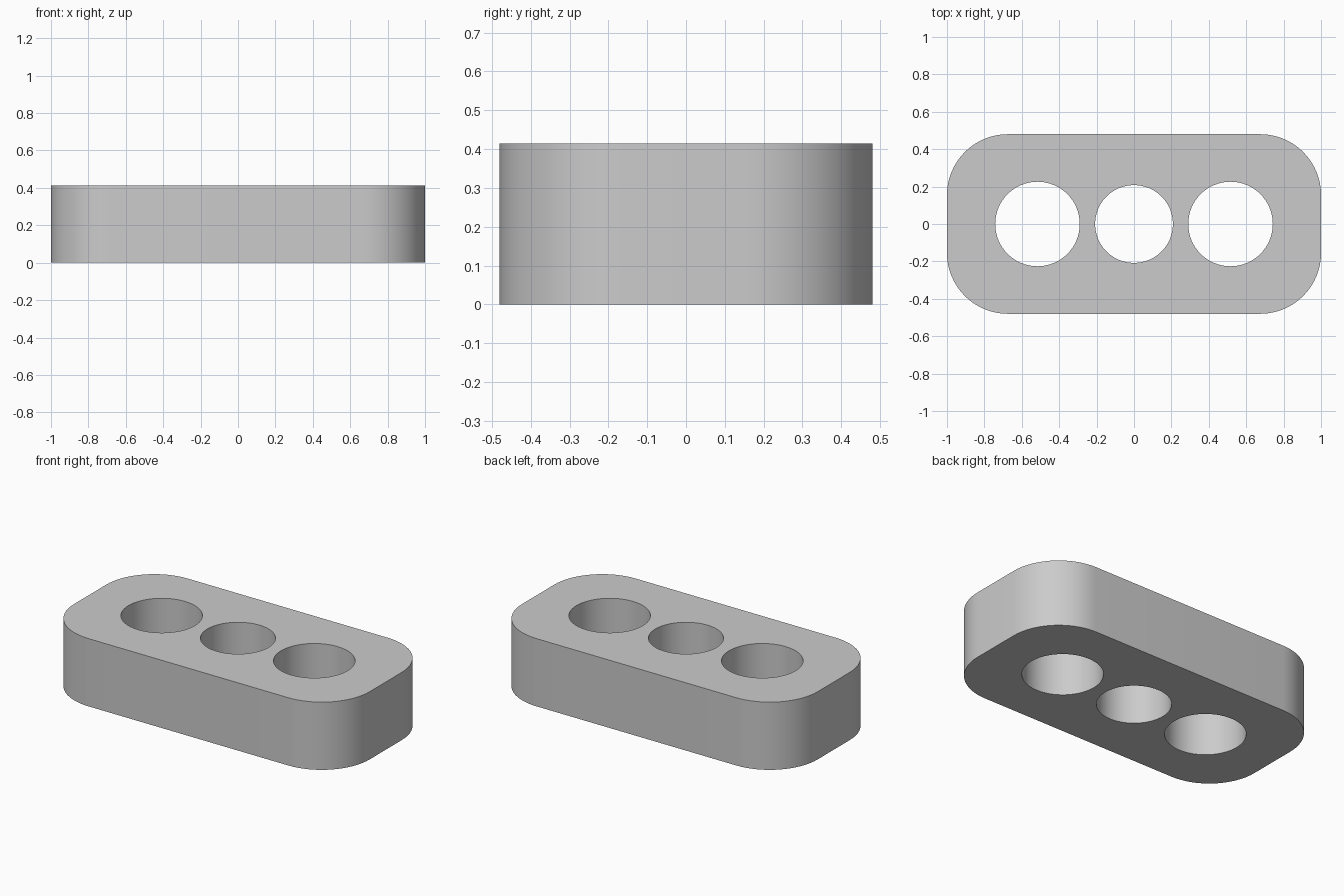
import bpy
import bmesh
from math import cos, sin, pi, radians

cube = bpy.data.objects.get("Cube")
if cube:
    bpy.data.objects.remove(cube, do_unlink=True)

HALF_X, HALF_Y, HEIGHT, CORNER = 1.0, 0.48, 0.414, 0.325
HOLES = [(-0.516, 0.226), (0.0, 0.208), (0.516, 0.226)]  # centre x, radius


def arc(cx, cy, r, start, sweep, steps):
    return [(cx + r * cos(start + sweep * i / steps),
             cy + r * sin(start + sweep * i / steps)) for i in range(steps + 1)]


def add_loop(curve, points):
    spline = curve.splines.new('POLY')
    spline.points.add(len(points) - 1)
    for p, (x, y) in zip(spline.points, points):
        p.co = (x, y, 0, 1)
    spline.use_cyclic_u = True


# Rounded rectangular outline with three round holes, extruded to a plate
curve = bpy.data.curves.new("block_profile", 'CURVE')
curve.dimensions = '2D'
curve.fill_mode = 'BOTH'
curve.extrude = HEIGHT / 2
outline = []
dx, dy = HALF_X - CORNER, HALF_Y - CORNER
for i, (sx, sy) in enumerate([(1, 1), (-1, 1), (-1, -1), (1, -1)]):
    outline += arc(sx * dx, sy * dy, CORNER, i * pi / 2, pi / 2, 16)
add_loop(curve, outline)
for x, r in HOLES:
    add_loop(curve, arc(x, 0, r, 0, 2 * pi, 64)[:-1])

block = bpy.data.objects.new("block_with_holes", curve)
bpy.context.collection.objects.link(block)
bpy.ops.object.select_all(action='DESELECT')
block.select_set(True)
bpy.context.view_layer.objects.active = block
bpy.ops.object.convert(target='MESH')
block = bpy.context.object

# Weld the caps to the walls and stand the block on the ground
bm = bmesh.new()
bm.from_mesh(block.data)
bmesh.ops.remove_doubles(bm, verts=bm.verts, dist=0.0001)
bmesh.ops.translate(bm, verts=bm.verts, vec=(0, 0, HEIGHT / 2))
bmesh.ops.recalc_face_normals(bm, faces=bm.faces)
bm.to_mesh(block.data)
bm.free()
bpy.ops.object.shade_smooth_by_angle(angle=radians(30))

# Plain grey
grey = bpy.data.materials.new("light_grey")
grey.use_nodes = True
colour = (0.6, 0.6, 0.6, 1)
grey.diffuse_color = colour
grey.node_tree.nodes["Principled BSDF"].inputs["Base Color"].default_value = colour
block.data.materials.clear()
block.data.materials.append(grey)
